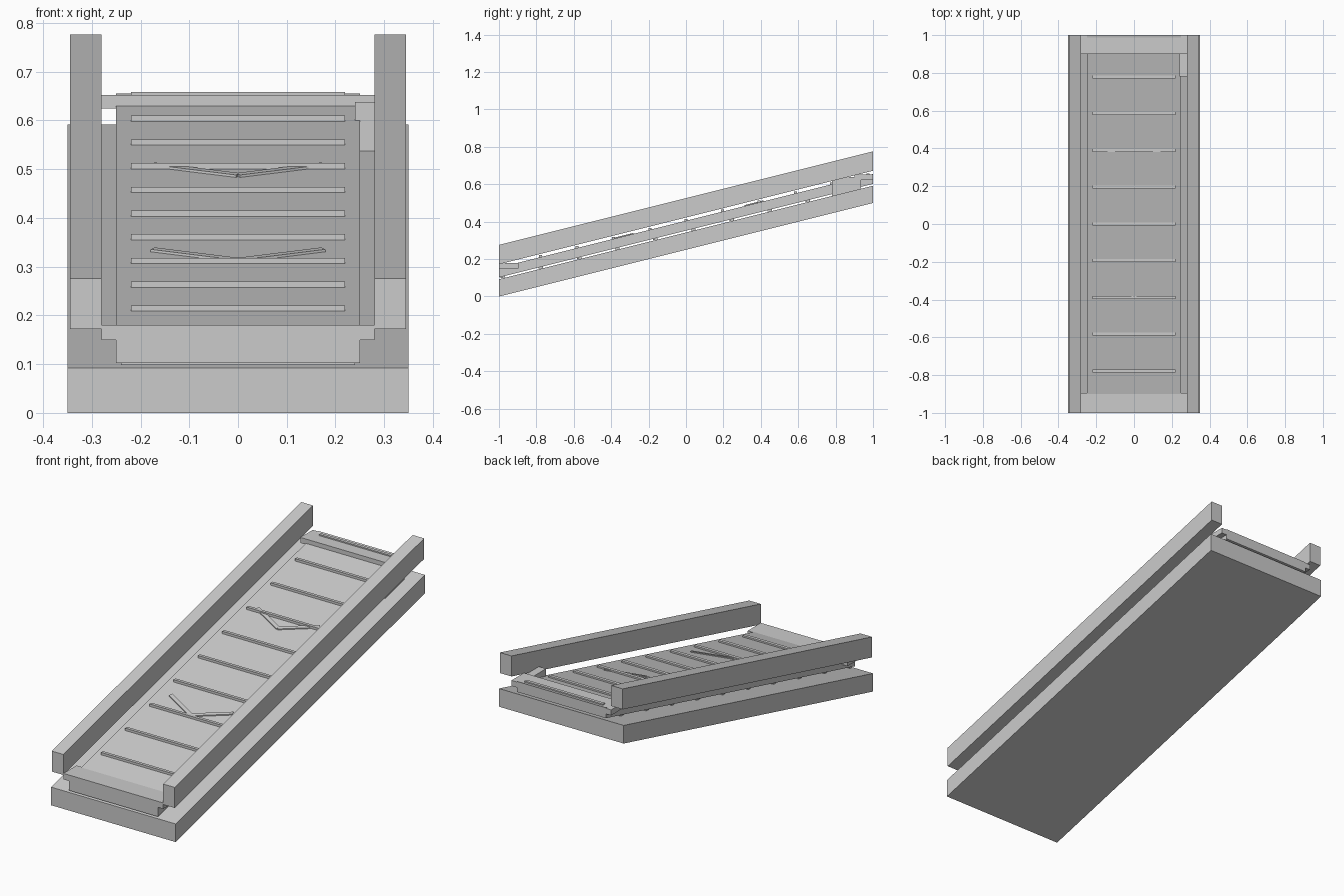
import bpy, bmesh
from mathutils import Vector

if "Cube" in bpy.data.objects:
    bpy.data.objects.remove(bpy.data.objects["Cube"])

SLOPE = 0.25


def rise(y):
    return SLOPE * (y + 1)


def prism(name, outline, z0, z1, sheared=True):
    """Extrude an xy outline (counter-clockwise) between two heights, following the incline if asked."""
    bm = bmesh.new()
    up = lambda y: rise(y) if sheared else 0
    low = [bm.verts.new((x, y, z0 + up(y))) for x, y in outline]
    top = [bm.verts.new((x, y, z1 + up(y))) for x, y in outline]
    n = len(outline)
    bm.faces.new(low[::-1])
    bm.faces.new(top)
    for i in range(n):
        j = (i + 1) % n
        bm.faces.new((low[i], low[j], top[j], top[i]))
    bmesh.ops.recalc_face_normals(bm, faces=bm.faces)
    me = bpy.data.meshes.new(name)
    bm.to_mesh(me)
    bm.free()
    ob = bpy.data.objects.new(name, me)
    bpy.context.collection.objects.link(ob)
    return ob


def block(name, x0, x1, y0, y1, z0, z1, sheared=True):
    return prism(name, [(x0, y0), (x1, y0), (x1, y1), (x0, y1)], z0, z1, sheared)


# Inclined base, belt and side rails, all with vertical ends
block("base_slab", -0.35, 0.35, -1, 1, 0, 0.092)
block("belt", -0.25, 0.25, -1, 1, 0.102, 0.155)
for side, x in (("left", -0.3125), ("right", 0.3125)):
    block(side + "_rail", x - 0.0325, x + 0.0325, -1, 1, 0.172, 0.276)

# Level plates at both ends and the drive box
block("lower_end_plate", -0.28, 0.28, -1, -0.895, 0.15, 0.18, False)
block("upper_end_plate", -0.28, 0.28, 0.9, 1, 0.624, 0.652, False)
block("drive_box", 0.24, 0.28, 0.78, 0.935, 0.537, 0.638, False)

# Raised cleats across the top of the belt
for i in range(10):
    y = -0.777 + i * 0.1945
    z = rise(y) + 0.155
    block(f"cleat_{i + 1}", -0.22, 0.22, y - 0.008, y + 0.008, z - 0.002, z + 0.01, False)

# Return rollers' flat supports under the belt
for i in range(10):
    y = -0.98 + i * 0.204
    z = rise(y) + 0.102
    block(f"under_support_{i + 1}", -0.24, 0.24, y - 0.012, y + 0.012, z - 0.009, z + 0.004, False)

# Direction chevrons, two mirrored arms each
for label, y in (("lower", -0.385), ("upper", 0.312)):
    for side, s in (("left", -1), ("right", 1)):
        a, b = Vector((0, y + 0.008)), Vector((s * 0.175, y + 0.095))
        d = (b - a).normalized()
        w = Vector((-d.y, d.x)) * 0.009
        prism(f"{label}_chevron_{side}", [a - w, b - w, b + w, a + w], 0.152, 0.16)
